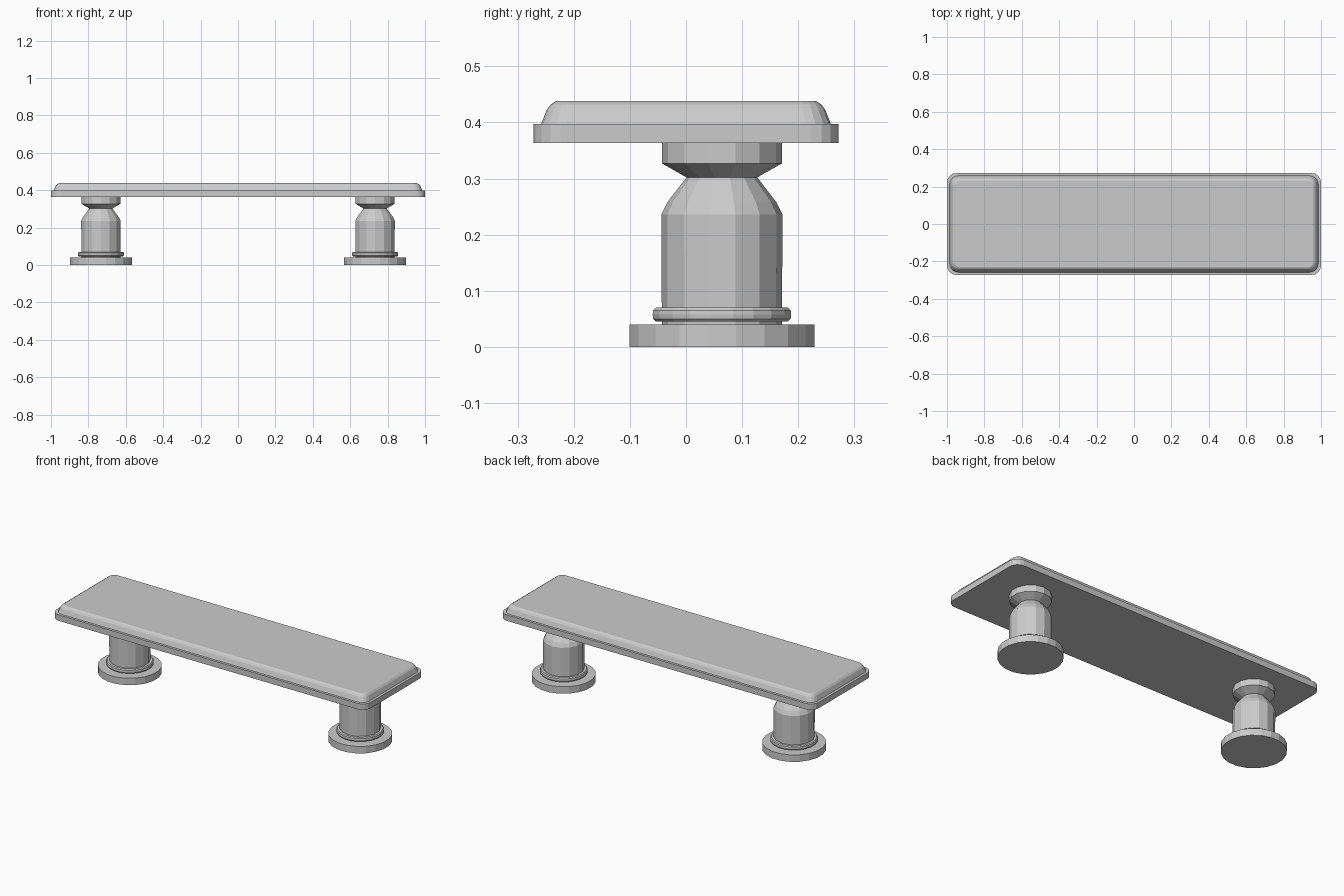
import bpy, bmesh
from math import sin, cos, pi

cube = bpy.data.objects.get("Cube")
if cube:
    bpy.data.objects.remove(cube, do_unlink=True)

# One plain grey for the whole bench
grey = bpy.data.materials.new("stone_grey")
grey.use_nodes = True
colour = (0.6, 0.6, 0.6, 1)
grey.diffuse_color = colour
grey.node_tree.nodes["Principled BSDF"].inputs["Base Color"].default_value = colour


def loft(name, rings, location=(0, 0, 0)):
    """Skin a stack of equal-length rings and cap both ends."""
    bm = bmesh.new()
    loops = [[bm.verts.new(p) for p in ring] for ring in rings]
    n = len(loops[0])
    for low, high in zip(loops, loops[1:]):
        for i in range(n):
            j = (i + 1) % n
            bm.faces.new((low[i], low[j], high[j], high[i]))
    bm.faces.new(loops[0][::-1])
    bm.faces.new(loops[-1])
    bmesh.ops.recalc_face_normals(bm, faces=bm.faces)
    mesh = bpy.data.meshes.new(name)
    bm.to_mesh(mesh)
    bm.free()
    mesh.materials.append(grey)
    obj = bpy.data.objects.new(name, mesh)
    obj.location = location
    bpy.context.collection.objects.link(obj)
    return obj


def circle(r, z, n, start):
    return [(r * cos(start + 2 * pi * i / n), r * sin(start + 2 * pi * i / n), z)
            for i in range(n)]


def turned(name, profile, n, start, location):
    return loft(name, [circle(r, z, n, start) for r, z in profile], location)


def rounded_rect(hx, hy, r, z, steps=4):
    points = []
    for q, (sx, sy) in enumerate([(1, 1), (-1, 1), (-1, -1), (1, -1)]):
        for k in range(steps + 1):
            a = pi / 2 * (q + k / steps)
            points.append((sx * (hx - r) + r * cos(a), sy * (hy - r) + r * sin(a), z))
    return points


# Seat: flat slab with a sloped, softened upper moulding
loft("seat_slab", [rounded_rect(1, 0.272, 0.05, z) for z in (0.363, 0.397)])
moulding = [(0.986, 0.259, 0.045, 0.395), (0.975, 0.248, 0.04, 0.423),
            (0.967, 0.241, 0.033, 0.432), (0.956, 0.232, 0.025, 0.438)]
loft("seat_top", [rounded_rect(*level) for level in moulding])

# Legs: turned column, bead ring and round foot
column = [(0.107, 0.035), (0.108, 0.236), (0.097, 0.258), (0.063, 0.302),
          (0.107, 0.327), (0.107, 0.366)]
bead = [(0.1, 0.045), (0.119, 0.045), (0.124, 0.05), (0.125, 0.058),
        (0.124, 0.065), (0.119, 0.07), (0.1, 0.07)]
foot = [(0.167, 0), (0.167, 0.04)]
for side, sx in (("left", 1), ("right", -1)):
    place = (sx * 0.733, 0.064, 0)
    turned(side + "_leg_column", column, 14, pi / 2, place)
    turned(side + "_leg_bead", bead, 20, pi / 20, place)
    turned(side + "_leg_foot", foot, 20, pi / 20, place)
